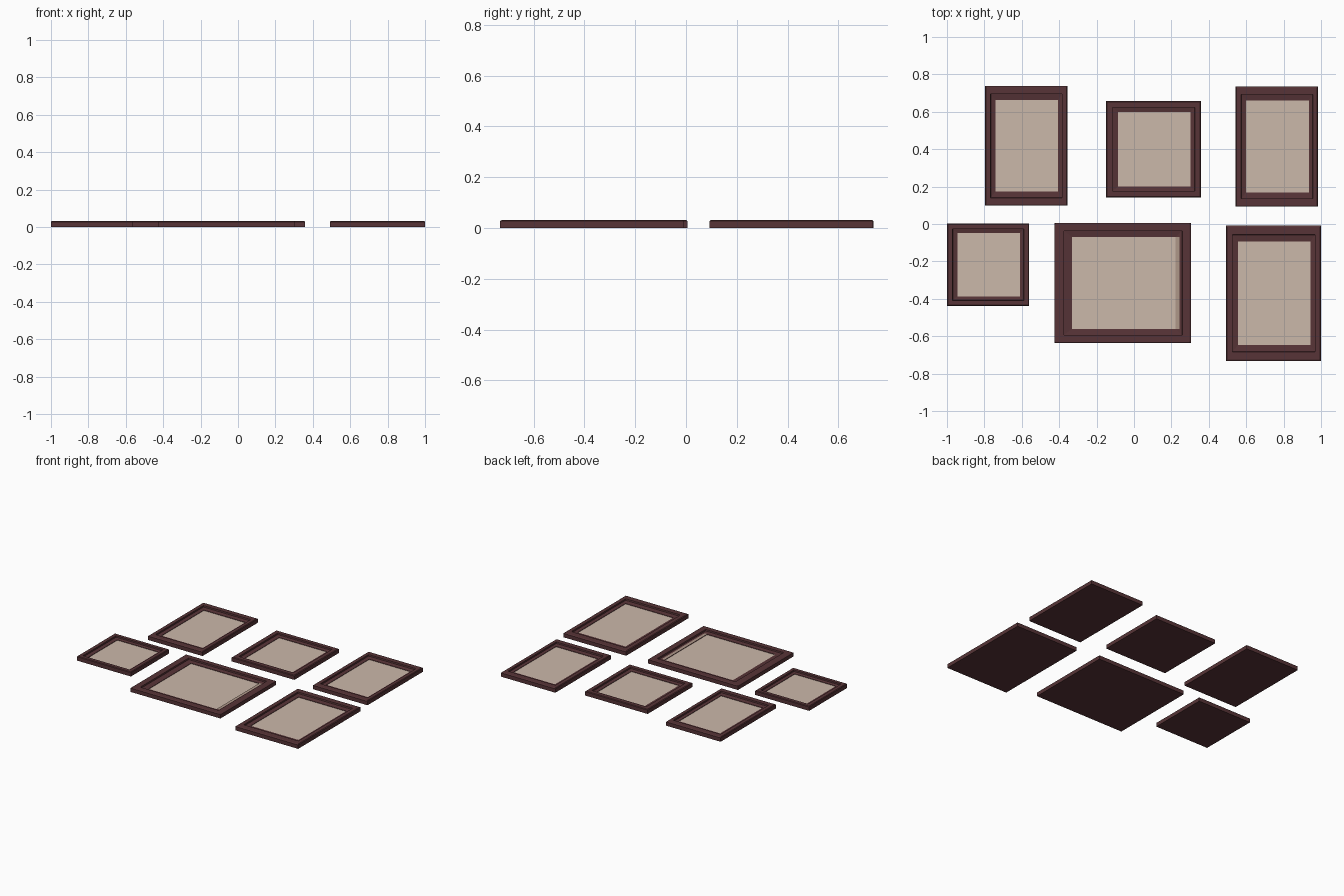
import bpy, bmesh

if "Cube" in bpy.data.objects:
    bpy.data.objects.remove(bpy.data.objects["Cube"])


def material(name, color):
    m = bpy.data.materials.new(name)
    m.diffuse_color = color
    m.use_nodes = True
    m.node_tree.nodes["Principled BSDF"].inputs["Base Color"].default_value = m.diffuse_color
    return m


wood = material("dark_wood", (0.095, 0.034, 0.038, 1))
paper = material("paper", (0.60, 0.48, 0.40, 1))
mat_board = material("mat_board", (0.42, 0.31, 0.25, 1))

# Moulding profile: inset as a fraction of frame size (left, right, top and bottom), height
PROFILE = [
    (0.0, 0.0, 0.0, 0.0),
    (0.0, 0.0, 0.0, 0.028),
    (0.010, 0.010, 0.010, 0.032),
    (0.068, 0.063, 0.066, 0.032),
    (0.071, 0.066, 0.069, 0.022),
    (0.128, 0.112, 0.117, 0.018),
    (0.128, 0.112, 0.117, 0.013),
]


def finish(bm, name, mat):
    bmesh.ops.recalc_face_normals(bm, faces=bm.faces)
    me = bpy.data.meshes.new(name)
    bm.to_mesh(me)
    bm.free()
    me.materials.append(mat)
    ob = bpy.data.objects.new(name, me)
    bpy.context.collection.objects.link(ob)
    return ob


def rectangle(bm, x0, x1, y0, y1, z):
    return [bm.verts.new(p) for p in ((x0, y0, z), (x1, y0, z), (x1, y1, z), (x0, y1, z))]


def frame(name, x0, x1, y0, y1, strip=False):
    w, d = x1 - x0, y1 - y0
    # Moulding with a solid back
    bm = bmesh.new()
    rings = [rectangle(bm, x0 + l * w, x1 - r * w, y0 + t * d, y1 - t * d, z)
             for l, r, t, z in PROFILE]
    for a, b in zip(rings, rings[1:]):
        for i in range(4):
            j = (i + 1) % 4
            bm.faces.new((a[i], a[j], b[j], b[i]))
    bm.faces.new(rings[0][::-1])
    bm.faces.new(rings[-1])
    finish(bm, name + "_frame", wood)

    # Recessed picture sheet
    l, r, t, _ = PROFILE[-1]
    px0, px1 = x0 + l * w, x1 - r * w
    py0, py1 = y0 + t * d, y1 - t * d
    bm = bmesh.new()
    bm.faces.new(rectangle(bm, px0, px1, py0, py1, 0.015))
    finish(bm, name + "_picture", paper)

    # Exposed mat strip beside the picture
    if strip:
        bm = bmesh.new()
        bm.faces.new(rectangle(bm, px1, px1 + 0.02, py0, py1, 0.0205))
        finish(bm, name + "_mat_strip", mat_board)


frame("back_left", -0.797, -0.356, 0.098, 0.738)
frame("back_middle", -0.15, 0.358, 0.141, 0.658)
frame("back_right", 0.543, 0.984, 0.093, 0.736)
frame("front_left", -1.0, -0.561, -0.438, 0.003)
frame("front_middle", -0.425, 0.304, -0.637, 0.006, strip=True)
frame("front_right", 0.491, 1.0, -0.732, -0.009)
